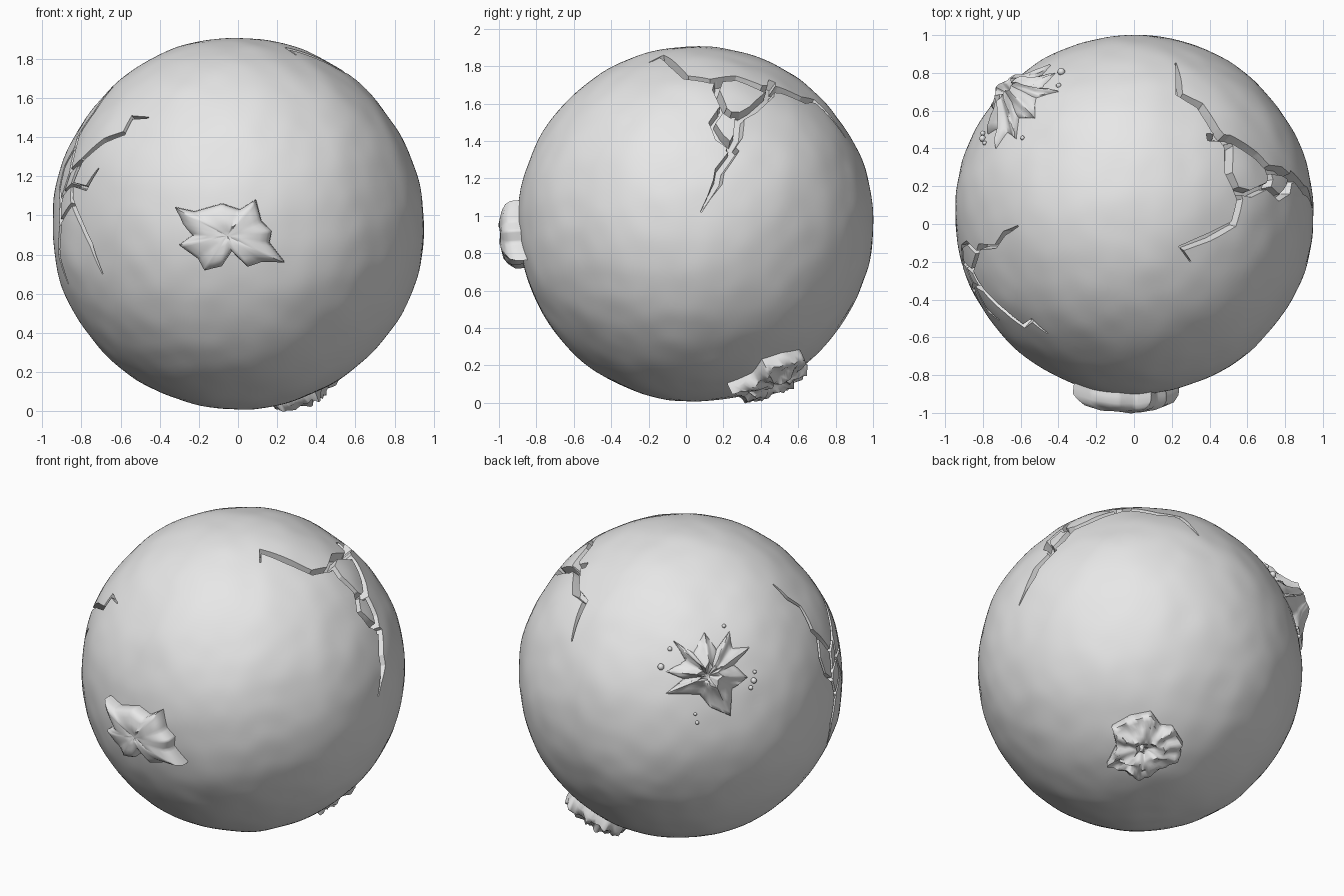
import bpy
import bmesh
import math
import random
from mathutils import Vector, noise

random.seed(4)
CENTRE = Vector((0, 0.05, 0.955))
RADIUS = 0.95
UP = Vector((0, 0, 1))

default_cube = bpy.data.objects.get("Cube")
if default_cube:
    bpy.data.objects.remove(default_cube, do_unlink=True)

# One plain stone colour for everything
stone = bpy.data.materials.new("grey_stone")
stone.use_nodes = True
stone.diffuse_color = (0.8, 0.8, 0.8, 1)
for node in stone.node_tree.nodes:
    if node.type == 'BSDF_PRINCIPLED':
        node.inputs["Base Color"].default_value = stone.diffuse_color


def make_object(name, bm):
    bmesh.ops.recalc_face_normals(bm, faces=bm.faces)
    mesh = bpy.data.meshes.new(name)
    bm.to_mesh(mesh)
    bm.free()
    mesh.materials.append(stone)
    obj = bpy.data.objects.new(name, mesh)
    bpy.context.collection.objects.link(obj)
    return obj


def activate(obj):
    bpy.ops.object.select_all(action='DESELECT')
    obj.select_set(True)
    bpy.context.view_layer.objects.active = obj


def smooth(obj, degrees):
    activate(obj)
    bpy.ops.object.shade_smooth_by_angle(angle=math.radians(degrees))


def lump(direction):
    return noise.noise(direction * 2.6) * 0.010 + noise.noise(direction * 7) * 0.004


# Lumpy round body
bm = bmesh.new()
bmesh.ops.create_icosphere(bm, subdivisions=6, radius=1)
for v in bm.verts:
    d = v.co.normalized()
    v.co = CENTRE + d * (RADIUS + lump(d))
body = make_object("round_body", bm)


def missing(a, b):
    return math.sqrt(max(RADIUS ** 2 - a * a - b * b, 0))


def from_top(x, y):
    y -= CENTRE.y
    return Vector((x, y, missing(x, y)))


def from_left(y, z):
    y, z = y - CENTRE.y, z - CENTRE.z
    return Vector((missing(y, z), y, z))


def from_right(y, z):
    p = from_left(y, z)
    p.x = -p.x
    return p


def crack_cutter(name, place, points, half_width, open_ends):
    """Closed wedge-shaped ribbon that follows the ball; pointed at free ends."""
    path = [place(*p).normalized() for p in points]
    last = len(path) - 1
    bm = bmesh.new()
    rings = []
    for i, p in enumerate(path):
        along = path[min(i + 1, last)] - path[max(i - 1, 0)]
        side = along.cross(p).normalized()
        width = half_width * random.uniform(0.75, 1.25)
        if (i == 0 and open_ends[0]) or (i == last and open_ends[1]):
            width = 0.004
        ring = []
        for sign, height, scale in ((-1, 1.02, 1.3), (1, 1.02, 1.3), (1, 0.89, 0.5), (-1, 0.89, 0.5)):
            ring.append(bm.verts.new(CENTRE + p * height + side * sign * width * scale))
        rings.append(ring)
    for a, b in zip(rings, rings[1:]):
        for k in range(4):
            n = (k + 1) % 4
            bm.faces.new((a[k], a[n], b[n], b[k]))
    bm.faces.new(rings[0])
    bm.faces.new(rings[-1])
    bmesh.ops.triangulate(bm, faces=bm.faces)
    cutter = make_object(name, bm)
    cutter.hide_render = True
    return cutter


# Crack networks: large one on the left, finer one on the right
cracks = [
    (from_top, 0.027, (True, True),
     [(.3, -.2), (.25, -.13), (.4, -.07), (.53, 0), (.56, .13), (.5, .27),
      (.5, .41), (.43, .5), (.35, .63), (.24, .69), (.22, .85)]),
    (from_left, 0.026, (False, True),
     [(.18, 1.73), (.16, 1.67), (.2, 1.58), (.14, 1.5), (.18, 1.42),
      (.26, 1.35), (.18, 1.24), (.17, 1.18), (.08, 1.02)]),
    (from_left, 0.026, (False, False),
     [(.46, 1.72), (.45, 1.65), (.36, 1.57), (.29, 1.53), (.28, 1.43), (.23, 1.34)]),
    (from_left, 0.022, (False, False), [(.18, 1.58), (.24, 1.54), (.31, 1.54)]),
    (from_right, 0.015, (True, True),
     [(-.01, 1.68), (-.05, 1.6), (-.12, 1.53), (-.12, 1.4), (-.18, 1.33), (-.25, 1.22),
      (-.2, 1.06), (-.23, .95), (-.17, .8), (-.2, .65)]),
    (from_right, 0.016, (True, False),
     [(-.58, 1.5), (-.51, 1.5), (-.54, 1.42), (-.46, 1.38), (-.35, 1.28), (-.24, 1.22)]),
    (from_right, 0.014, (True, False),
     [(-.51, 1.24), (-.46, 1.14), (-.32, 1.16), (-.22, 1.11)]),
    (from_right, 0.016, (False, True),
     [(-.35, 1.29), (-.32, 1.16), (-.35, 1.08), (-.46, .95), (-.52, .85), (-.55, .7)]),
    (from_right, 0.014, (False, False), [(-.36, 1.06), (-.28, 1.0), (-.22, .96)]),
    (from_right, 0.014, (False, False),
     [(-.16, 1.36), (-.1, 1.25), (-.12, 1.14), (-.21, 1.06)]),
]
for number, (place, half_width, open_ends, points) in enumerate(cracks):
    cutter = crack_cutter("crack_cutter_%d" % number, place, points, half_width, open_ends)
    mod = body.modifiers.new("crack", 'BOOLEAN')
    mod.operation = 'DIFFERENCE'
    mod.solver = 'EXACT'
    mod.object = cutter
    activate(body)
    bpy.ops.object.modifier_apply(modifier=mod.name)
    bpy.data.objects.remove(cutter, do_unlink=True)
smooth(body, 20)


def on_ball(normal, a, b, height):
    """Point at sideways offset a and upward offset b, raised over the ball."""
    right = UP.cross(normal).normalized()
    up = normal.cross(right)
    p = normal * missing(a, b) + right * a + up * b
    return CENTRE + p.normalized() * (RADIUS + height)


def growth(name, normal, outline, profile, rough, grain, steps=6):
    """Star-shaped crust: scaled copies of an outline stacked by a height profile."""
    normal = Vector(normal).normalized()
    edge = []
    for i, start in enumerate(outline):
        start, end = Vector(start), Vector(outline[(i + 1) % len(outline)])
        edge += [start.lerp(end, k / steps) for k in range(steps)]
    bm = bmesh.new()
    rings = []
    for scale, height in profile:
        ring = []
        for e in edge:
            q = e * scale
            bump = noise.noise(Vector((q.x, q.y, scale)) * grain) * rough
            if height < 0:
                bump = 0
            ring.append(bm.verts.new(on_ball(normal, q.x, q.y, height + bump)))
        rings.append(ring)
    count = len(edge)
    for a, b in zip(rings, rings[1:]):
        for k in range(count):
            n = (k + 1) % count
            bm.faces.new((a[k], a[n], b[n], b[k]))
    bm.faces.new(rings[-1])
    obj = make_object(name, bm)
    # A recalculated open shell may point inward, so turn it outward
    if sum(p.normal.dot(normal) * p.area for p in obj.data.polygons) < 0:
        obj.data.flip_normals()
    smooth(obj, 60)
    return normal


# Ribbed plate on the front
growth("front_crust", (-.05, -.95, -.055),
       [(-.27, .14), (-.17, .12), (-.03, .16), (.06, .13), (.14, .18), (.17, .07),
        (.22, .02), (.21, -.04), (.285, -.14), (.17, -.135), (.1, -.16), (.02, -.08),
        (-.03, -.155), (-.12, -.18), (-.15, -.12), (-.25, -.05), (-.18, 0), (-.23, .06)],
       [(1, -.03), (.99, .02), (.95, .055), (.85, .078), (.7, .088), (.5, .096),
        (.3, .097), (.15, .09), (.04, .085)], 0.012, 14)

# Splash-shaped crater at the back
back = growth("back_splash", (-.62, .62, .4),
              [(.01, .26), (.07, .15), (.16, .25), (.17, .15), (.28, .15), (.17, .05),
               (.25, -.03), (.15, -.09), (.13, -.25), (.01, -.19), (-.05, -.11), (-.25, -.09),
               (-.14, -.01), (-.24, .04), (-.12, .1), (-.18, .22), (-.07, .14)],
              [(1, -.02), (.97, .012), (.85, .025), (.65, .045), (.48, .065), (.35, .095),
               (.28, .11), (.22, .1), (.16, .06), (.05, .05)], 0.022, 18)

# Rough rosette underneath
growth("lower_crust", (.3, .4, -.81),
       [(.03, .22), (.09, .14), (.16, .13), (.22, .03), (.2, -.08), (.1, -.14),
        (-.01, -.21), (-.11, -.16), (-.21, -.13), (-.16, .01), (-.19, .12), (-.09, .19)],
       [(1, -.03), (1, .025), (.94, .06), (.82, .068), (.65, .065), (.5, .08),
        (.36, .085), (.25, .07), (.15, .045), (.05, .04)], 0.04, 22)

# Loose drops around the splash
drops = [(.28, -.05, .018), (.26, -.09, .014), (.29, 0, .012), (-.26, .07, .02),
         (-.07, -.27, .012), (-.08, -.22, .01), (.13, .28, .012), (-.2, .17, .014)]
for a, b, size in drops:
    bm = bmesh.new()
    bmesh.ops.create_icosphere(bm, subdivisions=2, radius=size)
    bmesh.ops.translate(bm, verts=bm.verts, vec=on_ball(back, a, b, size * 0.4))
    smooth(make_object("splash_drop", bm), 60)
